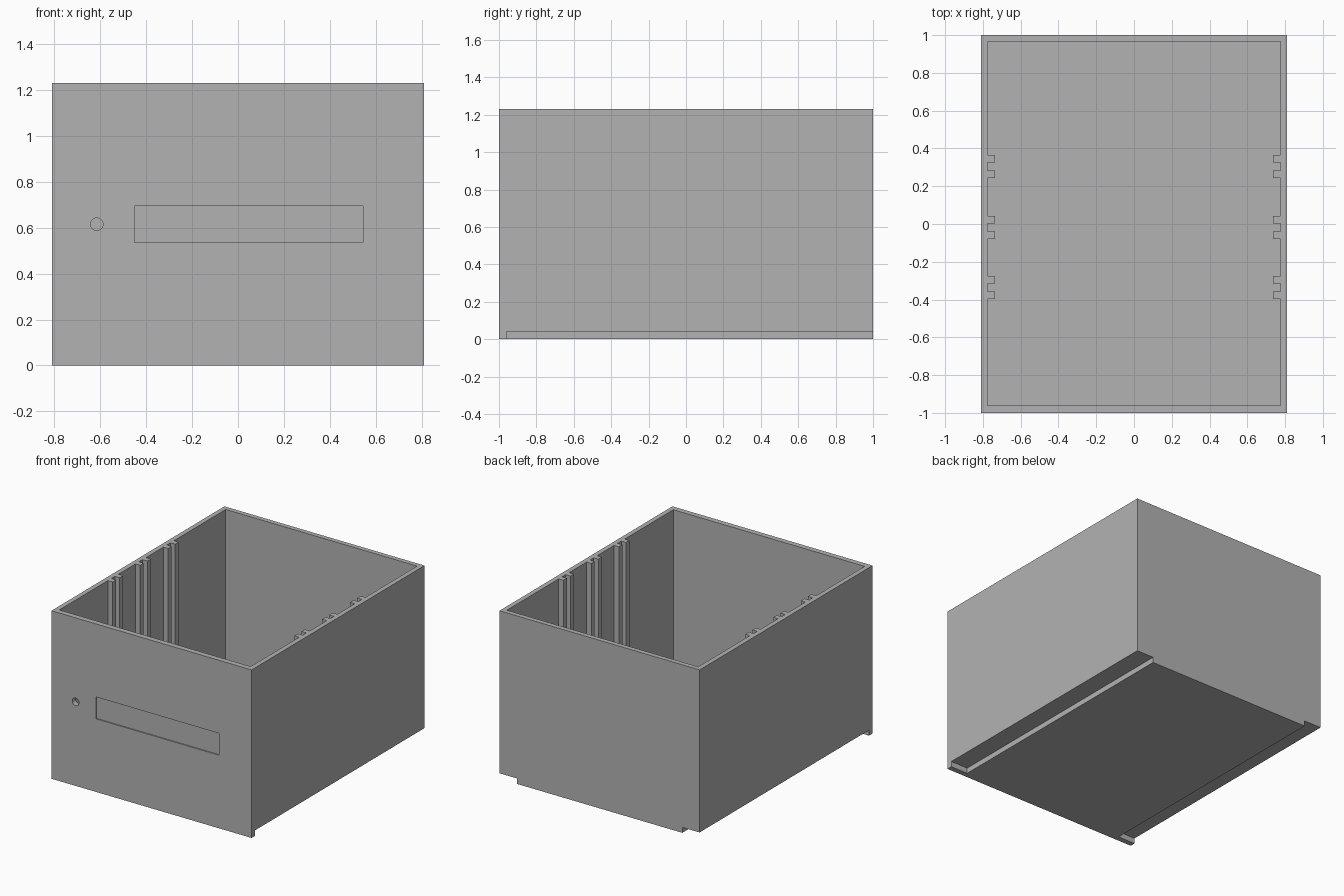
import bpy
import bmesh
import math
from mathutils import Matrix, Vector

cube = bpy.data.objects.get("Cube")
if cube:
    bpy.data.objects.remove(cube, do_unlink=True)

W, D, H = 0.81, 1.0, 1.23          # half width, half depth, height
IN_X, IN_FRONT, IN_BACK = 0.775, -0.96, 0.965
FLOOR = 0.08

grey = bpy.data.materials.new("plain grey")
grey.use_nodes = True
grey.diffuse_color = (0.45, 0.45, 0.45, 1)
grey.node_tree.nodes["Principled BSDF"].inputs["Base Color"].default_value = (0.45, 0.45, 0.45, 1)


def finish(name, bm):
    mesh = bpy.data.meshes.new(name)
    bm.to_mesh(mesh)
    bm.free()
    mesh.materials.append(grey)
    obj = bpy.data.objects.new(name, mesh)
    bpy.context.scene.collection.objects.link(obj)
    return obj


def box(name, low, high):
    low, high = Vector(low), Vector(high)
    bm = bmesh.new()
    matrix = Matrix.Translation((low + high) / 2) @ Matrix.Diagonal((*(high - low), 1))
    bmesh.ops.create_cube(bm, size=1, matrix=matrix)
    return finish(name, bm)


def cylinder_y(name, centre, radius, depth):
    bm = bmesh.new()
    matrix = Matrix.Translation(centre) @ Matrix.Rotation(math.pi / 2, 4, "X")
    bmesh.ops.create_cone(bm, cap_ends=True, segments=32, radius1=radius,
                          radius2=radius, depth=depth, matrix=matrix)
    return finish(name, bm)


def cut(target, cutter):
    """Apply a boolean cut and discard the cutter."""
    cutter.hide_render = True
    mod = target.modifiers.new("cut", "BOOLEAN")
    mod.operation = "DIFFERENCE"
    mod.solver = "EXACT"
    mod.object = cutter
    depsgraph = bpy.context.evaluated_depsgraph_get()
    mesh = bpy.data.meshes.new_from_object(target.evaluated_get(depsgraph))
    target.modifiers.clear()
    target.data = mesh
    bpy.data.objects.remove(cutter, do_unlink=True)


# Open-topped drawer body
drawer = box("drawer_body", (-W, -D, 0), (W, D, H))
cut(drawer, box("cavity_cutter", (-IN_X, IN_FRONT, FLOOR), (IN_X, IN_BACK, H + 0.2)))

# Runner rebates under both sides, stopping at the front lip
for side in (-1, 1):
    xs = sorted((side * 0.67, side * (W + 0.1)))
    cut(drawer, box("runner_cutter", (xs[0], IN_FRONT, -0.1), (xs[1], D + 0.1, 0.04)))

# Shallow label recess and round hole in the front
cut(drawer, box("label_cutter", (-0.45, -D - 0.1, 0.535), (0.545, -D + 0.008, 0.695)))
cut(drawer, cylinder_y("hole_cutter", (-0.615, -D, 0.615), 0.027, 0.2))

# Paired divider guides on the inner side walls
for slot, y in enumerate((-0.337, -0.018, 0.305), 1):
    for label, offset in (("front", -0.041), ("back", 0.041)):
        for side, name in ((1, "left"), (-1, "right")):
            xs = sorted((side * 0.737, side * IN_X))
            box(f"divider_guide_{slot}_{label}_{name}",
                (xs[0], y + offset - 0.02, FLOOR), (xs[1], y + offset + 0.02, H))
